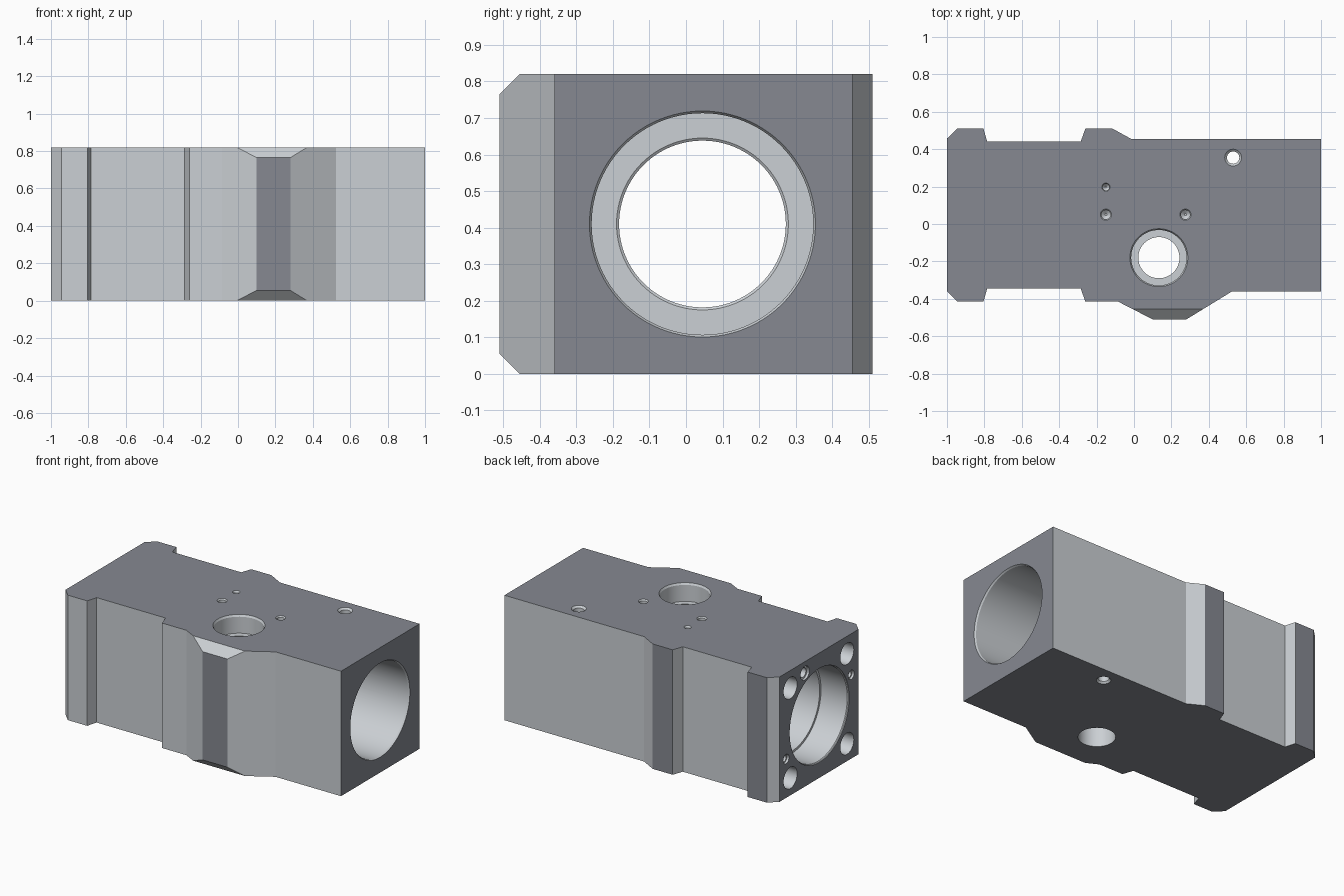
import bpy, bmesh
from math import cos, sin, tau, radians

if "Cube" in bpy.data.objects:
    bpy.data.objects.remove(bpy.data.objects["Cube"])

H = 0.82


def material(name, color):
    mat = bpy.data.materials.new(name)
    mat.diffuse_color = (*color, 1)
    mat.use_nodes = True
    mat.node_tree.nodes["Principled BSDF"].inputs["Base Color"].default_value = mat.diffuse_color
    return mat


light = material("light_steel", (.60, .63, .66))
dark = material("dark_steel", (.236, .25, .285))


def new_object(name, bm):
    bmesh.ops.recalc_face_normals(bm, faces=bm.faces[:])
    mesh = bpy.data.meshes.new(name)
    bm.to_mesh(mesh)
    bm.free()
    mesh.materials.append(light)
    ob = bpy.data.objects.new(name, mesh)
    bpy.context.collection.objects.link(ob)
    return ob


# Housing block: top outline extruded upwards
outline = [(-1, .457), (-.945, .51), (-.805, .51), (-.785, .44), (-.285, .44),
           (-.26, .51), (-.115, .51), (-.015, .455), (1, .455), (1, -.36),
           (.525, -.36), (.28, -.51), (.10, -.51), (-.085, -.415), (-.26, -.415),
           (-.285, -.345), (-.785, -.345), (-.805, -.415), (-.945, -.415), (-1, -.36)]
bm = bmesh.new()
base = bm.faces.new([bm.verts.new((x, y, 0)) for x, y in outline])
top = bmesh.ops.extrude_face_region(bm, geom=[base])["geom"]
bmesh.ops.translate(bm, vec=(0, 0, H),
                    verts=[g for g in top if isinstance(g, bmesh.types.BMVert)])
bmesh.ops.recalc_face_normals(bm, faces=bm.faces[:])

# 45 degree chamfers above and below the front boss
for z, s in ((H, 1), (0, -1)):
    cut = bmesh.ops.bisect_plane(bm, geom=bm.verts[:] + bm.edges[:] + bm.faces[:],
                                 plane_co=(0, -.455, z), plane_no=(0, -1, s),
                                 clear_outer=True)
    edges = [g for g in cut["geom_cut"] if isinstance(g, bmesh.types.BMEdge)]
    bmesh.ops.holes_fill(bm, edges=edges)
block = new_object("housing_block", bm)


def drill(name, axis, a, b, stations, n=32):
    """Cut a turned hole; stations are (position along axis, radius)."""
    bm = bmesh.new()
    rings = []
    for t, r in stations:
        ring = []
        for i in range(n):
            u, v = a + r * cos(tau * i / n), b + r * sin(tau * i / n)
            ring.append(bm.verts.new((t, u, v) if axis == "X" else (u, v, t)))
        rings.append(ring)
    for p, q in zip(rings, rings[1:]):
        for i in range(n):
            j = (i + 1) % n
            bm.faces.new((p[i], p[j], q[j], q[i]))
    bm.faces.new(rings[0][::-1])
    bm.faces.new(rings[-1])
    cutter = new_object(name, bm)
    cutter.hide_render = True
    mod = block.modifiers.new(name, "BOOLEAN")
    mod.operation, mod.solver, mod.object = "DIFFERENCE", "EXACT", cutter
    bpy.context.view_layer.objects.active = block
    bpy.ops.object.modifier_apply(modifier=name)
    bpy.data.objects.remove(cutter)


# Main bore: stepped left end, narrow throat, wide right end
drill("main_bore", "X", .045, .41,
      [(-1.1, .308), (-.995, .308), (-.99, .303), (-.8, .303), (-.8, .288),
       (-.1, .288), (-.1, .235), (-.095, .228), (.395, .228), (.4, .235),
       (.4, .303), (.99, .303), (1, .309), (1.1, .309)], 96)

# Vertical port with counterbore, and cross hole
drill("port", "Z", .133, -.18,
      [(-.1, .11), (H - .12, .11), (H - .12, .148), (H - .012, .148),
       (H, .155), (H + .1, .155)], 64)
drill("cross_hole", "Z", .53, .355,
      [(-.1, .043), (0, .043), (.012, .033), (H - .012, .033), (H, .045), (H + .1, .045)])

# Small blind holes on the top
for x, y, r in ((-.15, .197, .022), (-.15, .05, .03), (.275, .05, .03)):
    drill("top_hole", "Z", x, y,
          [(H - .085, r * .2), (H - .07, r * .8), (H - .008, r * .8), (H, r), (H + .1, r)], 24)

# Corner bolt holes in the left end
for y in (.346, -.242):
    for z in (.705, .115):
        drill("bolt_hole", "X", y, z,
              [(-1.1, .07), (-1, .07), (-.99, .067), (-.72, .067), (-.69, .01)])

# Dowel and oil holes in the left end
for y, z, r in ((.195, .745, .045), (-.285, .55, .03), (.39, .255, .03)):
    drill("dowel_hole", "X", y, z,
          [(-1.1, r), (-.985, r), (-.985, r * .7), (-.85, r * .7), (-.84, .005)], 24)

# Dark faces: top, bottom, both ends, the boss front and the raised back pads
mesh = block.data
mesh.materials.clear()
mesh.materials.append(light)
mesh.materials.append(dark)
for face in mesh.polygons:
    n, c = face.normal, face.center
    flat_z = abs(n.z) > .99 and abs(c.z - H / 2) > H / 2 - .002
    flat_x = abs(n.x) > .99 and abs(c.x) > .998
    flat_y = abs(n.y) > .99 and abs(c.y) > .505
    face.material_index = 1 if flat_z or flat_x or flat_y else 0

# Smooth the bores, keep machined edges sharp
bpy.ops.object.select_all(action="DESELECT")
block.select_set(True)
bpy.context.view_layer.objects.active = block
bpy.ops.object.shade_smooth_by_angle(angle=radians(20))
